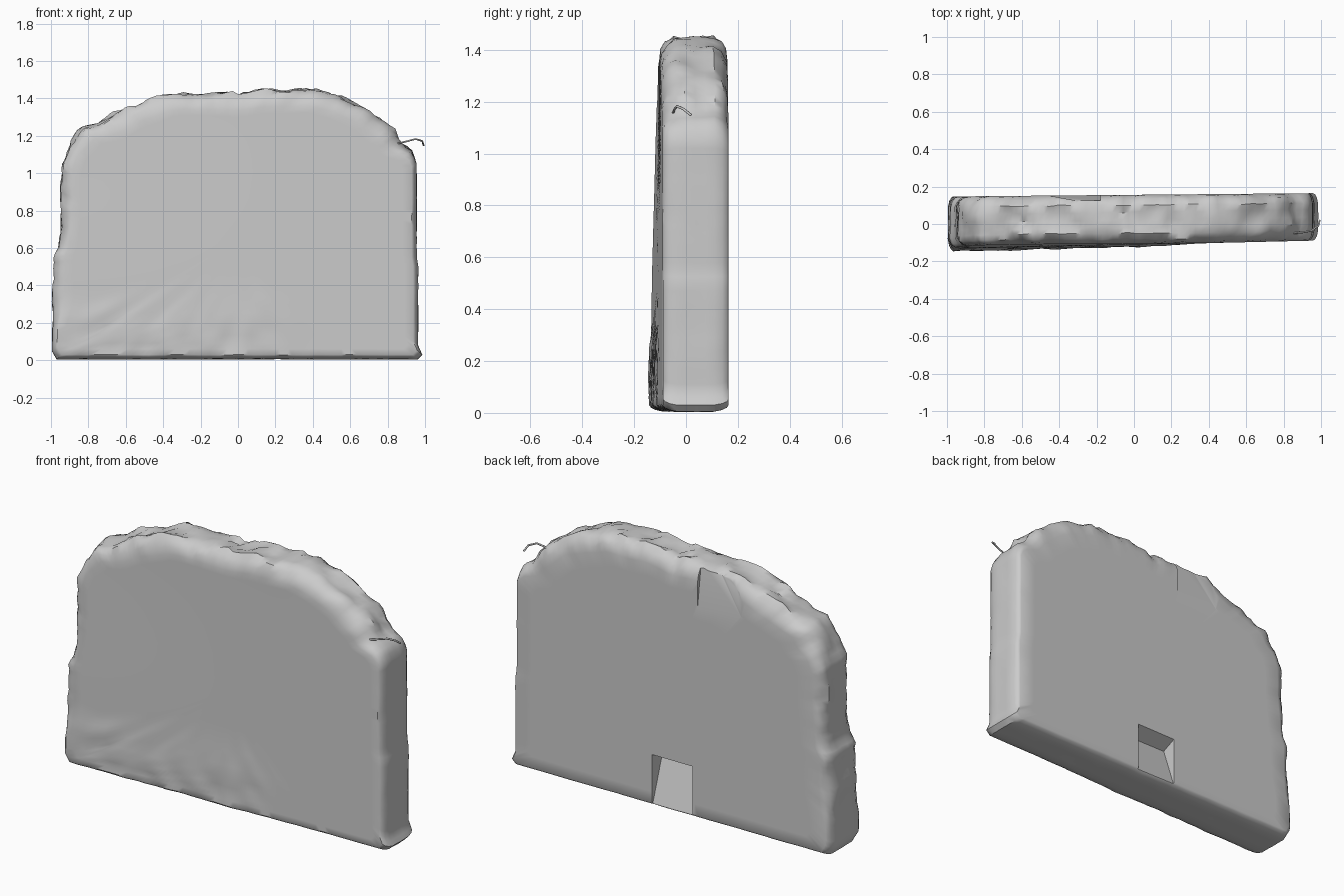
import bpy, bmesh, math
from mathutils import Vector, noise

cube = bpy.data.objects.get("Cube")
if cube:
    bpy.data.objects.remove(cube, do_unlink=True)

stone = bpy.data.materials.new("grey stone")
stone.use_nodes = True
stone.diffuse_color = (0.6, 0.6, 0.6, 1)
stone.node_tree.nodes["Principled BSDF"].inputs["Base Color"].default_value = (0.6, 0.6, 0.6, 1)

# Slab outline in x and z, clockwise from the lower right side of the model
OUTLINE = [(-.97, .005), (-.995, .05), (-.99, .2), (-.985, .55), (-.96, .6), (-.945, .8),
           (-.94, 1.05), (-.9, 1.14), (-.83, 1.25), (-.75, 1.27), (-.6, 1.34), (-.4, 1.415),
           (-.2, 1.425), (0, 1.42), (.15, 1.445), (.42, 1.445), (.55, 1.41), (.7, 1.33),
           (.83, 1.23), (.87, 1.16), (.93, 1.12), (.955, 1.05), (.955, .55), (.963, .5),
           (.963, .08), (.985, .03), (.96, .005)]


def lerp(a, b, t):
    return a + (b - a) * t


def ramp(a, b, v):
    t = min(1, max(0, (v - a) / (b - a)))
    return t * t * (3 - 2 * t)


def resample(points, step):
    out = []
    for a, b in zip(points, points[1:] + points[:1]):
        a, b = Vector(a), Vector(b)
        n = max(1, round((b - a).length / step))
        out += [a.lerp(b, i / n) for i in range(n)]
    return out


def rough(x, z):
    """How broken the rim is: strong on top and left, faint elsewhere."""
    return max(ramp(1.05, 1.2, z), .7 * ramp(-.8, -.95, x) * ramp(.1, .3, z), .1)


def face_y(x, z, side):
    """Depth of the front (0) or back (1) face."""
    y = lerp(lerp(-.135, -.088, (x + 1) / 2), lerp(.147, .165, (x + 1) / 2), side)
    if side == 0:
        y += .02 * ramp(.3, 1.4, z) * ramp(.6, -1, x)
        band = ramp(.36, .22, z) * ramp(.45, 0, x)
        y -= band * (.008 + .012 * noise.noise((x * 9, z * 11, 3)))
    return y


# Slab: rings running from the front centre over the rim to the back centre
# Each ring is (side, depth below face, rim inset factor, scale)
RINGS = [(0, 0, 1, s) for s in (.12, .3, .5, .64, .75, .83, .9, .95, 1)]
RINGS += [(0, .008, .6, 1), (0, .025, .25, 1), (0, .055, 0, 1)]
RINGS += [(t, 0, 0, 1) for t in (.35, .5, .65)]
RINGS += [(1, -.055, 0, 1), (1, -.025, .25, 1), (1, -.007, .6, 1)]
RINGS += [(1, 0, 1, s) for s in (1, .9, .7, .4, .12)]

bm = bmesh.new()
outline = resample(OUTLINE, .03)
middle = Vector((0, .65))
rings = []
for side, depth, inset, scale in RINGS:
    ring = []
    for p in outline:
        r = rough(*p)
        width = .022 + .055 * r + .012 * r * noise.noise((p.x * 5, p.y * 5, side * 4))
        d = width * inset
        q = Vector((p.x * (1 - d), lerp(p.y, middle.y, d / .72)))
        q = middle + (q - middle) * scale
        y = face_y(q.x, q.y, side) + depth
        if scale == 1 and inset < 1:
            n = noise.noise((p.x * 7, y * 12, p.y * 7)) + .7 * noise.noise((p.x * 19, y * 26, p.y * 19))
            push = .022 * r * n
            q += (p - middle).normalized() * push
            y += .008 * r * noise.noise((p.x * 14, y * 20, p.y * 14 + 7))
        ring.append(bm.verts.new((max(q.x, -.998), y, max(q.y, 0))))
    rings.append(ring)
count = len(outline)
for a, b in zip(rings, rings[1:]):
    for i in range(count):
        j = (i + 1) % count
        bm.faces.new((a[i], a[j], b[j], b[i]))
bm.faces.new(rings[0])
bm.faces.new(rings[-1])
bmesh.ops.recalc_face_normals(bm, faces=bm.faces)
mesh = bpy.data.meshes.new("stone_slab")
bm.to_mesh(mesh)
bm.free()
slab = bpy.data.objects.new("stone_slab", mesh)
bpy.context.collection.objects.link(slab)
mesh.materials.append(stone)


def cut(name, corners):
    """Carve a convex block, given by its corners, out of the slab."""
    b = bmesh.new()
    for c in corners:
        b.verts.new(c)
    bmesh.ops.convex_hull(b, input=b.verts)
    bmesh.ops.recalc_face_normals(b, faces=b.faces)
    me = bpy.data.meshes.new(name)
    b.to_mesh(me)
    b.free()
    me.materials.append(stone)
    ob = bpy.data.objects.new(name, me)
    bpy.context.collection.objects.link(ob)
    mod = slab.modifiers.new(name, "BOOLEAN")
    mod.operation, mod.solver, mod.object = "DIFFERENCE", "EXACT", ob
    bpy.context.view_layer.objects.active = slab
    bpy.ops.object.modifier_apply(modifier=name)
    bpy.data.objects.remove(ob, do_unlink=True)


# Wedge recess at the foot of the back, deepest at its top
cut("back_recess", [(x, y, z) for x in (-.15, .1)
                    for y, z in ((.3, .02), (.152, .02), (.07, .26), (.16, .3), (.3, .3))])
# Chip out of the upper back edge, deepest on its left
cut("back_chip", [(x, y, z) for x, deep in ((-.18, .1), (-.48, .155))
                  for y, z in ((deep, 1.6), (.3, 1.6), (.3, 1.13), (.158, 1.17))])

# Thin splinter standing off the left shoulder
curve = bpy.data.curves.new("splinter", "CURVE")
curve.dimensions = "3D"
curve.bevel_depth = .005
curve.bevel_resolution = 1
curve.use_fill_caps = True
spline = curve.splines.new("POLY")
path = [(.84, -.05, 1.155), (.9, -.045, 1.17), (.95, -.035, 1.183), (.985, -.01, 1.172), (.993, .02, 1.148)]
spline.points.add(len(path) - 1)
for point, co in zip(spline.points, path):
    point.co = (*co, 1)
curve.materials.append(stone)
splinter = bpy.data.objects.new("splinter", curve)
bpy.context.collection.objects.link(splinter)

# Smooth worn surfaces, keeping the broken edges crisp
bpy.ops.object.select_all(action="DESELECT")
slab.select_set(True)
bpy.context.view_layer.objects.active = slab
bpy.ops.object.shade_smooth_by_angle(angle=math.radians(40))
